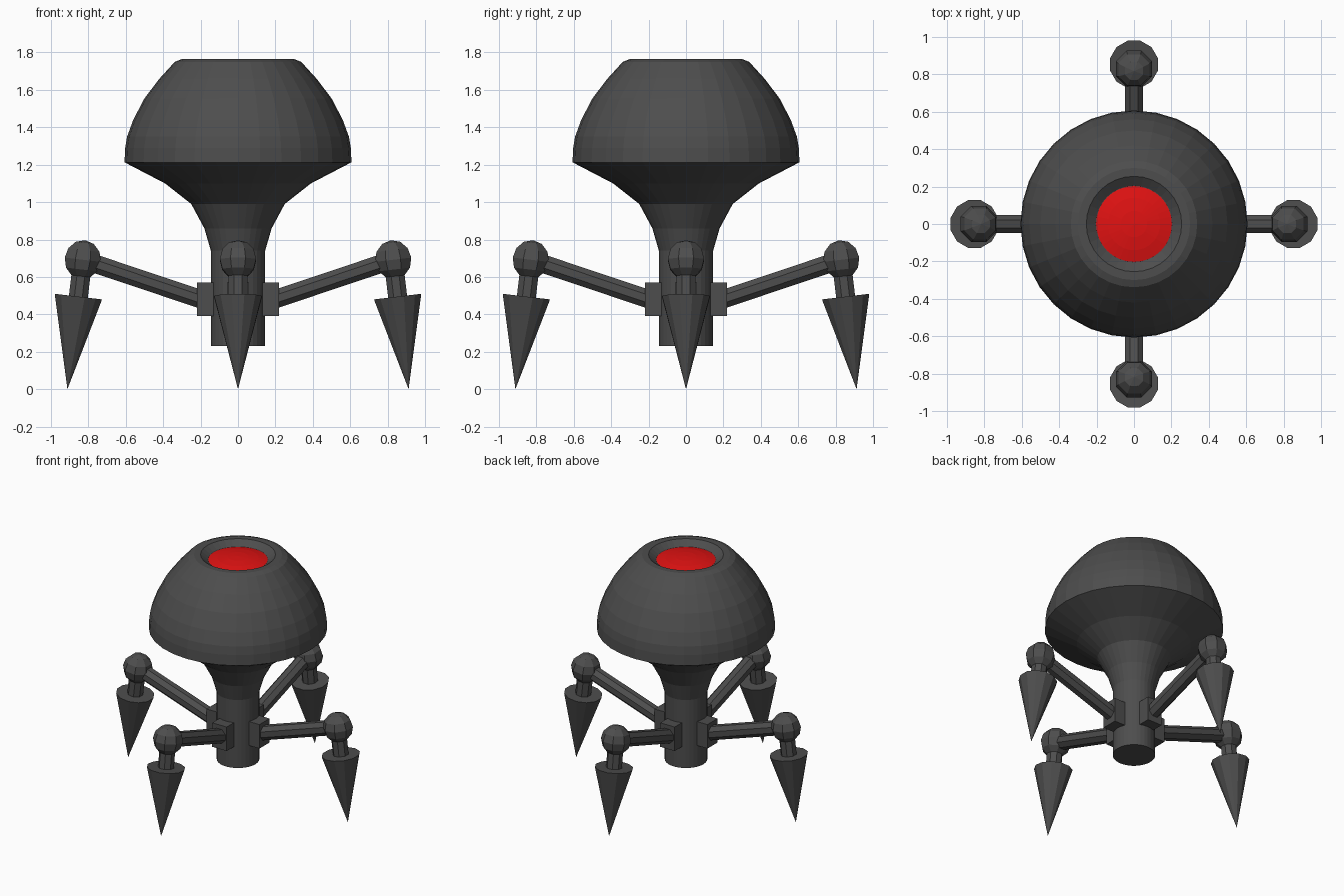
import bpy, bmesh, math
from mathutils import Vector, Matrix

if "Cube" in bpy.data.objects:
    bpy.data.objects.remove(bpy.data.objects["Cube"])


def material(name, color):
    m = bpy.data.materials.new(name)
    m.diffuse_color = (*color, 1)
    m.use_nodes = True
    m.node_tree.nodes["Principled BSDF"].inputs["Base Color"].default_value = m.diffuse_color
    return m


GREY = material("dark grey", (0.075, 0.075, 0.075))
RED = material("red", (0.75, 0.006, 0.006))


def finish(name, bm, mat):
    bmesh.ops.recalc_face_normals(bm, faces=bm.faces)
    me = bpy.data.meshes.new(name)
    bm.to_mesh(me)
    bm.free()
    me.materials.append(mat)
    ob = bpy.data.objects.new(name, me)
    bpy.context.collection.objects.link(ob)
    return ob


def lathe(name, profile, mat, steps=32):
    bm = bmesh.new()
    vs = [bm.verts.new((r, 0, z)) for r, z in profile]
    es = [bm.edges.new(p) for p in zip(vs, vs[1:])]
    bmesh.ops.spin(bm, geom=vs + es, axis=(0, 0, 1), cent=(0, 0, 0),
                   angle=2 * math.pi, steps=steps)
    bmesh.ops.remove_doubles(bm, verts=bm.verts, dist=1e-4)
    return finish(name, bm, mat)


def rod(name, a, b, r1, r2, sides, turn):
    # tapered rod running from a to b
    a, b = Vector(a), Vector(b)
    d = b - a
    mat = (turn @ Matrix.Translation((a + b) / 2)
           @ d.to_track_quat('Z', 'Y').to_matrix().to_4x4()
           @ Matrix.Rotation(math.pi / sides, 4, 'Z'))
    bm = bmesh.new()
    bmesh.ops.create_cone(bm, cap_ends=True, segments=sides, radius1=r1,
                          radius2=r2, depth=d.length, matrix=mat)
    bmesh.ops.remove_doubles(bm, verts=bm.verts, dist=1e-4)
    return finish(name, bm, GREY)


# Body: stem, flared neck, domed head and sunken rim
lathe("body", [(0, 0.23), (0.145, 0.23), (0.145, 0.74), (0.18, 0.86),
               (0.25, 0.99), (0.39, 1.10), (0.607, 1.213), (0.603, 1.29),
               (0.593, 1.35), (0.56, 1.44), (0.50, 1.555), (0.42, 1.66),
               (0.338, 1.75), (0.30, 1.765), (0.255, 1.765), (0.205, 1.728),
               (0, 1.70)], GREY)

# Eye: shallow red lens in the rim
lathe("eye_lens", [(0.206, 1.727), (0.14, 1.742), (0.07, 1.751), (0, 1.754)], RED)

# Four legs, turned about the body
KNEE, TIP = Vector((0.83, 0, 0.692)), Vector((0.912, 0, 0.0))
CUFF = KNEE.lerp(TIP, 0.285)
for i in range(4):
    turn = Matrix.Rotation(i * math.pi / 2, 4, 'Z')

    bm = bmesh.new()
    bmesh.ops.create_cube(bm, size=1, matrix=turn @ Matrix.Translation((0.17, 0, 0.48))
                          @ Matrix.Diagonal((0.10, 0.12, 0.18, 1)))
    finish("leg_mount", bm, GREY)

    rod("upper_leg", (0.18, 0, 0.475), KNEE, 0.053, 0.053, 8, turn)

    bm = bmesh.new()
    tilt = (KNEE - TIP).to_track_quat('Z', 'Y').to_matrix().to_4x4()
    bmesh.ops.create_uvsphere(bm, u_segments=8, v_segments=6, radius=0.105,
                              matrix=turn @ Matrix.Translation(KNEE) @ tilt
                              @ Matrix.Rotation(math.pi / 8, 4, 'Z'))
    finish("knee_joint", bm, GREY)

    rod("ankle", KNEE, CUFF, 0.055, 0.055, 8, turn)
    rod("foot_spike", CUFF, TIP, 0.132, 0, 12, turn)
